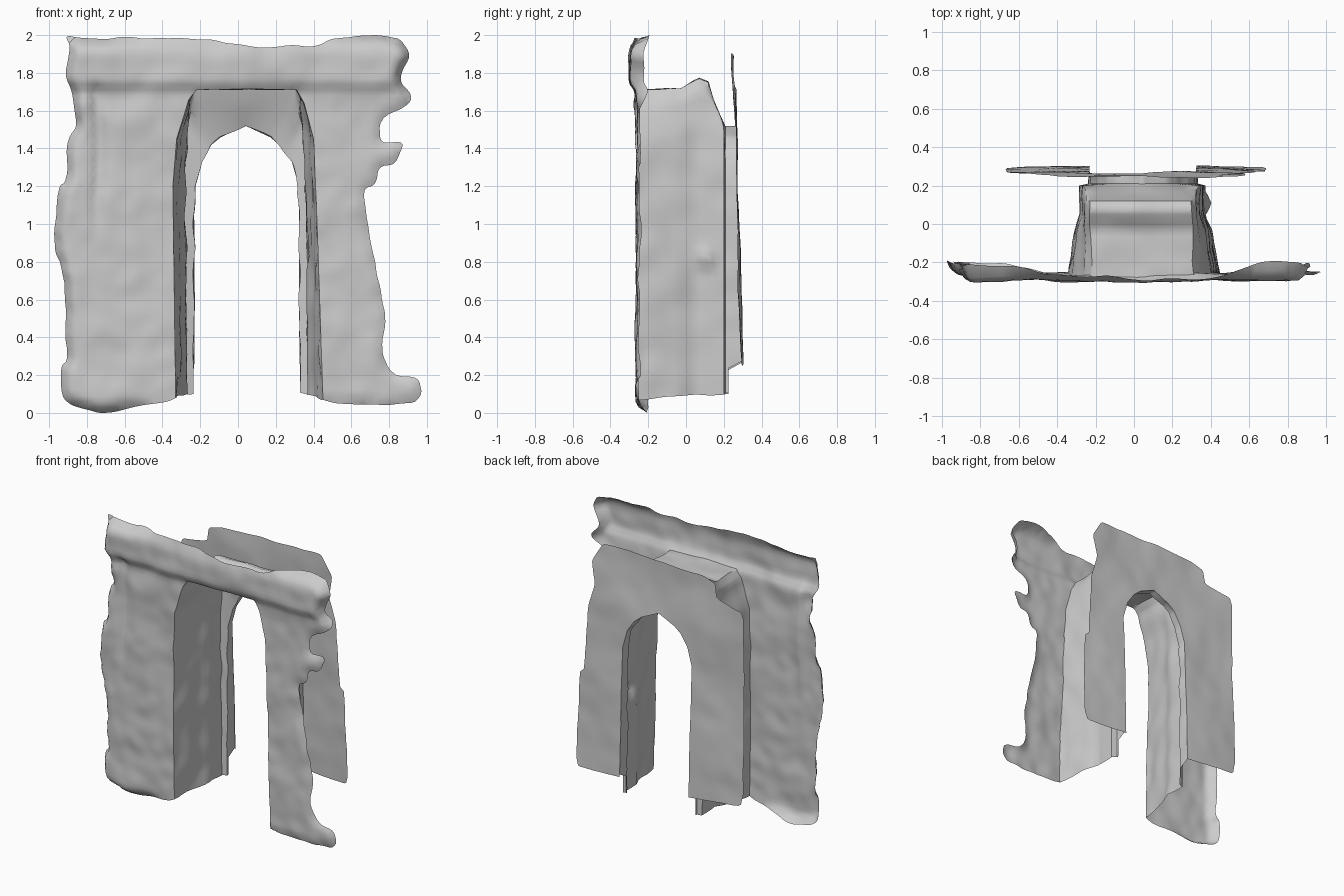
import bpy, math
from mathutils import Vector, noise
from mathutils.geometry import delaunay_2d_cdt

if "Cube" in bpy.data.objects:
    bpy.data.objects.remove(bpy.data.objects["Cube"])

STEP = 0.03


def dense(pts, step=STEP):
    """Resample an open polyline so no segment is longer than step."""
    out = []
    for a, b in zip(pts, pts[1:]):
        n = max(1, math.ceil((b - a).length / step))
        out += [a.lerp(b, i / n) for i in range(n)]
    return out + [pts[-1]]


def rounded(pts, cut):
    """Corner-cutting that keeps both end points."""
    for _ in range(2):
        new = [pts[0]]
        for a, b in zip(pts, pts[1:]):
            new += [a.lerp(b, cut), a.lerp(b, 1 - cut)]
        pts = new + [pts[-1]]
    return pts


def ragged(raw, amp, cut):
    pts = dense(rounded([Vector(p) for p in raw], cut))
    for p in pts[1:-1]:
        n = noise.noise_vector(Vector((p.x * 9, 3, p.y * 9)))
        p.x += amp * n.x
        p.y = max(0.0, p.y + amp * n.z)
    return pts


def inside(p, poly):
    hit = False
    for a, b in zip(poly, poly[1:] + poly[:1]):
        if (a.y > p.y) != (b.y > p.y):
            if p.x < a.x + (p.y - a.y) / (b.y - a.y) * (b.x - a.x):
                hit = not hit
    return hit


def ramp(v, lo, hi):
    t = max(0.0, min(1.0, (v - lo) / (hi - lo)))
    return t * t * (3 - 2 * t)


def bumps(x, z, f):
    return noise.noise(Vector((x * f, 7.3, z * f)))


def finish(name, verts, faces):
    me = bpy.data.meshes.new(name)
    me.from_pydata(verts, [], faces)
    ob = bpy.data.objects.new(name, me)
    bpy.context.collection.objects.link(ob)
    bpy.context.view_layer.objects.active = ob
    ob.select_set(True)
    bpy.ops.object.shade_smooth_by_angle(angle=math.radians(50))
    ob.select_set(False)


def sheet(name, outer, opening, depth, flip=False):
    """Thin upright skin filling a ragged outline; depth(x, z, edge distance) gives y."""
    loop = outer + opening[1:-1]
    n = len(loop)
    pts = list(loop)
    for i in range(-34, 35):
        for k in range(68):
            p = Vector((i * STEP + (k % 2) * STEP / 2, k * STEP))
            if inside(p, loop) and min((p - q).length for q in loop) > STEP * .55:
                pts.append(p)
    edges = [(i, (i + 1) % n) for i in range(n)]
    vs, _, fs, *_ = delaunay_2d_cdt(pts, edges, [], 1, 1e-5)
    verts = [(v.x, depth(v.x, v.y, min((v - q).length for q in outer)), v.y) for v in vs]
    tris = []
    for f in fs:
        a, b, c = (vs[i] for i in f)
        if inside((a + b + c) / 3, loop):
            tris.append(tuple(reversed(f)) if flip else tuple(f))
    finish(name, verts, tris)


def front_y(x, z, d):
    y = -.262 + .014 * bumps(x, z, 4) + .008 * bumps(x, z, 10)
    # projecting lintel band, rolled in again at the top
    y -= .034 * ramp(z, 1.69, 1.76) * ramp(2.03 - z, 0, .14)
    # upright groove in the left pier and a bulge beside it
    y += .025 * math.exp(-((x + .745 + .02 * bumps(0, z, 5)) / .03) ** 2) * ramp(z, .7, 1.3) * ramp(1.76 - z, 0, .06)
    y -= .02 * math.exp(-((x + .83) ** 2 + (z - 1.62) ** 2) / .006)
    # outer edges roll backwards
    roll = max(0, 1 - d / .06) ** 2
    left = ramp(-x, .4, .75)
    right = ramp(x, .45, .7) * ramp(z, 1.6, 1.75)
    low = ramp(abs(x), .33, .55)
    return y + roll * (.016 * low + .045 * left + .055 * right)


def back_y(x, z, d=1):
    return .25 + .05 * (1.9 - z) / 1.65 + .02 * bumps(x, z, 2.2) + .005 * bumps(x, z, 7)


# front facing: two ragged piers and a lintel
front_outer = [
    (.45, .07), (.55, .05), (.92, .04), (.98, .1), (.95, .18), (.82, .21), (.75, .34), (.785, .5),
    (.75, .66), (.70, .92), (.66, 1.19), (.73, 1.21), (.735, 1.31), (.84, 1.32), (.88, 1.44),
    (.75, 1.43), (.74, 1.55), (.92, 1.64), (.91, 1.69), (.85, 1.76), (.92, 1.89), (.84, 2.0),
    (.50, 1.985), (.40, 1.94), (0, 1.945), (-.18, 1.98), (-.5, 1.985), (-.84, 1.985), (-.92, 2.0),
    (-.89, 1.93), (-.92, 1.78), (-.87, 1.68), (-.85, 1.53), (-.90, 1.46), (-.91, 1.22), (-.95, 1.2),
    (-.98, .87), (-.92, .76), (-.90, .28), (-.94, .25), (-.94, .10), (-.86, .03), (-.70, .0),
    (-.5, .035), (-.38, .06), (-.33, .08)]
front_hole = [(-.33, .08), (-.345, 1.2), (-.325, 1.45), (-.26, 1.66), (-.22, 1.71), (.05, 1.715),
              (.31, 1.71), (.35, 1.64), (.40, 1.45), (.415, 1.1), (.45, .07)]
sheet("front_facing", ragged(front_outer, .012, .2),
      dense([Vector(p) for p in front_hole]), front_y)

# rear facing: smaller plate with a pointed arch cut into it
rear_outer = [
    (.325, .26), (.5, .25), (.69, .245), (.67, .93), (.63, .96), (.61, 1.42), (.55, 1.6), (.585, 1.76),
    (.50, 1.9), (.42, 1.905), (.1, 1.895), (-.3, 1.885), (-.41, 1.85), (-.43, 1.75), (-.655, 1.70),
    (-.66, 1.2), (-.67, .31), (-.45, .28), (-.23, .26)]
arch = [(-.235, .1), (-.232, 1.2), (-.195, 1.33), (-.14, 1.42), (-.09, 1.46), (.04, 1.52),
        (.17, 1.46), (.23, 1.41), (.285, 1.33), (.322, 1.2), (.33, .11)]
rear_hole = [(-.23, .26)] + arch[1:-1] + [(.325, .26)]
sheet("rear_facing", ragged(rear_outer, .006, .1),
      dense([Vector(p) for p in rear_hole]), back_y, flip=True)


# passage: sections lofted from the front opening to the rear arch
def section(raw, per=(26, 6, 6, 4, 8, 8, 4, 6, 8, 26)):
    pts = [Vector(p) for p in raw]
    out = []
    for a, b, n in zip(pts, pts[1:], per):
        out += [a.lerp(b, i / n) for i in range(n)]
    return out + [pts[-1]]


def inner(top):
    return section([(-.27, .1), (-.28, 1.2), (-.27, 1.45), (-.25, top - .06), (-.23, top),
                    (.04, top), (.30, top), (.325, top - .06), (.345, 1.45), (.365, 1.1), (.37, .1)])


front_s, arch_s = section(front_hole), section(arch)
flat = [a.lerp(b, .6) for a, b in zip(front_s, inner(1.715))]
# (y at the ceiling, section, steps, extra depth low on the walls)
rings = [(None, front_s, 0, 0), (-.03, flat, 7, 0), (.03, inner(1.75), 2, .02),
         (.07, inner(1.768), 2, .04), (.12, inner(1.75), 2, .055), (.14, inner(1.66), 1, .06),
         (.15, arch_s, 3, .06), (None, arch_s, 2, 0)]
rows, prev = [], None
for k, (y, sec, steps, extra) in enumerate(rings):
    cur = []
    for p in sec:
        if y is not None:
            yy = y + extra * ramp(1.7 - p.y, 0, .2)
        elif k == 0:
            yy = front_y(p.x, p.y, 1)
        else:
            yy = back_y(p.x, p.y) if p.y > .25 else .225
        cur.append(Vector((p.x, yy, p.y)))
    if prev:
        rows += [[a.lerp(b, i / steps) for a, b in zip(prev, cur)] for i in range(1, steps + 1)]
    else:
        rows.append(cur)
    prev = cur
for row in rows[1:-1]:
    for p in row:
        n = noise.noise_vector(p * 7)
        p.x += .014 * n.x
        p.z += .01 * n.z
        # small stone knob on the right-hand wall
        if p.x > .3:
            p.x += .035 * math.exp(-((p.y - .11) ** 2 + (p.z - .82) ** 2) / .002)
w = len(rows[0])
quads = [(j * w + i, (j + 1) * w + i, (j + 1) * w + i + 1, j * w + i + 1)
         for j in range(len(rows) - 1) for i in range(w - 1)]
finish("passage_walls", [p for r in rows for p in r], quads)
